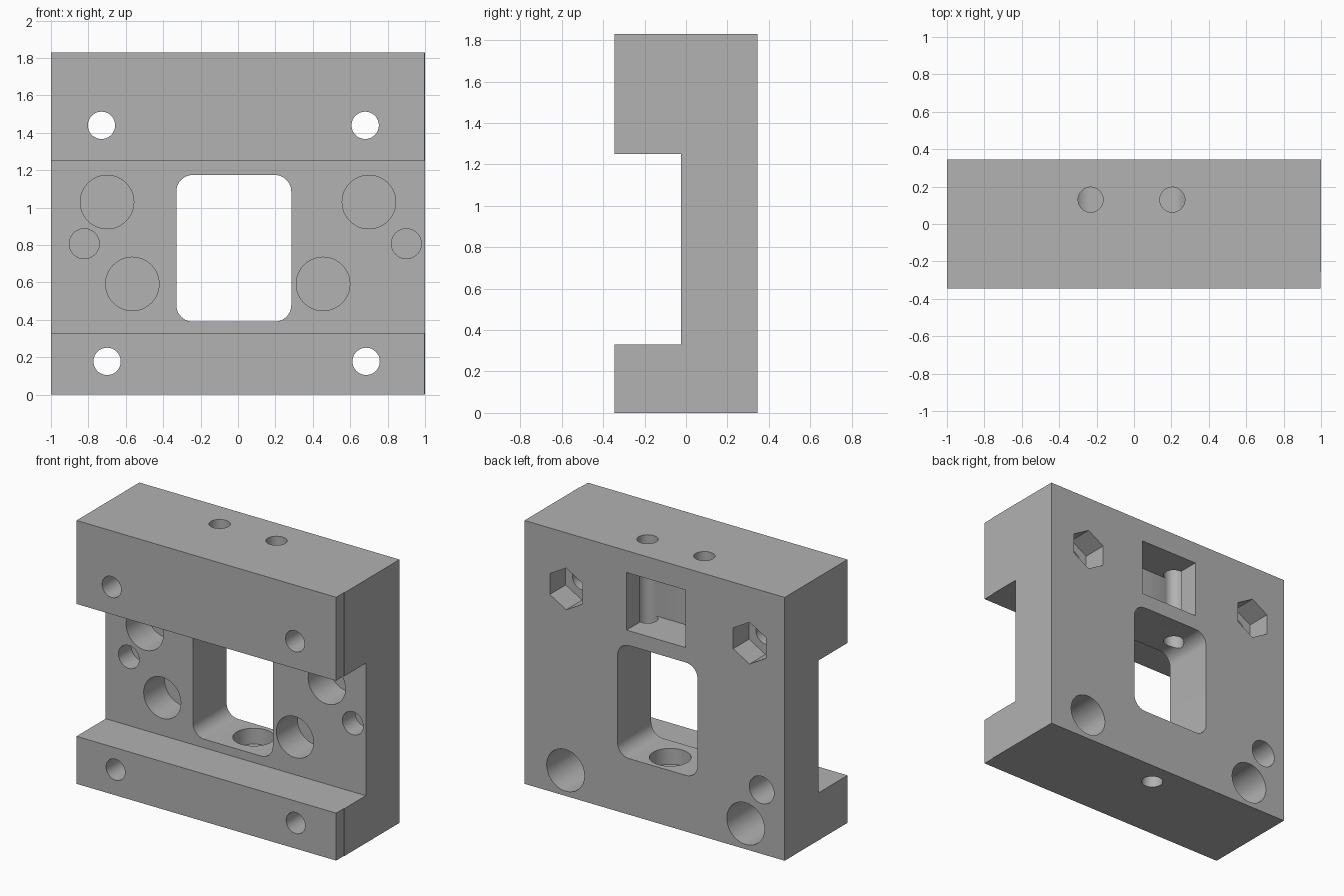
import bpy, bmesh, math
from mathutils import Matrix

if "Cube" in bpy.data.objects:
    bpy.data.objects.remove(bpy.data.objects["Cube"], do_unlink=True)

FRONT, BACK, STEP, TOP = -0.345, 0.345, -0.025, 1.83

grey = bpy.data.materials.new("plain_grey")
grey.use_nodes = True
colour = (0.445, 0.445, 0.445, 1)
grey.diffuse_color = colour
grey.node_tree.nodes["Principled BSDF"].inputs["Base Color"].default_value = colour


def make_object(name, bm):
    bmesh.ops.recalc_face_normals(bm, faces=bm.faces)
    mesh = bpy.data.meshes.new(name)
    bm.to_mesh(mesh)
    bm.free()
    mesh.materials.append(grey)
    ob = bpy.data.objects.new(name, mesh)
    bpy.context.collection.objects.link(ob)
    return ob


def box(name, x0, x1, y0, y1, z0, z1, corner=0):
    bm = bmesh.new()
    bmesh.ops.create_cube(bm, size=1)
    for v in bm.verts:
        v.co = (x1 if v.co.x > 0 else x0, y1 if v.co.y > 0 else y0, z1 if v.co.z > 0 else z0)
    if corner:
        edges = [e for e in bm.edges if abs(e.verts[0].co.y - e.verts[1].co.y) > 0.01]
        bmesh.ops.bevel(bm, geom=edges, offset=corner, segments=10, profile=0.5, affect='EDGES')
    return make_object(name, bm)


def rod(name, x, z, r, y0, y1, sides=48):
    # Round or hexagonal cutter along y, with a corner pointing up
    bm = bmesh.new()
    bmesh.ops.create_cone(bm, cap_ends=True, segments=sides, radius1=r, radius2=r, depth=y1 - y0,
                          matrix=Matrix.Translation((x, (y0 + y1) / 2, z))
                          @ Matrix.Rotation(math.pi / 2, 4, 'X'))
    return make_object(name, bm)


def post(name, x, y, r, z0, z1):
    bm = bmesh.new()
    bmesh.ops.create_cone(bm, cap_ends=True, segments=48, radius1=r, radius2=r, depth=z1 - z0,
                          matrix=Matrix.Translation((x, y, (z0 + z1) / 2)))
    return make_object(name, bm)


body = box("mounting_block", -1, 1, FRONT, BACK, 0, TOP)


def cut(cutter):
    cutter.hide_render = True
    mod = body.modifiers.new("cut", 'BOOLEAN')
    mod.operation, mod.solver, mod.object = 'DIFFERENCE', 'EXACT', cutter
    bpy.context.view_layer.objects.active = body
    bpy.ops.object.modifier_apply(modifier=mod.name)
    bpy.data.objects.remove(cutter, do_unlink=True)


# Front channel, shallow end step and central window
cut(box("channel", -2, 2, -1, STEP, 0.33, 1.25))
cut(box("end_step", 0.996, 2, -1, -0.257, -1, 3))
cut(box("window", -0.33, 0.285, -1, 1, 0.39, 1.175, corner=0.09))

# Upper bolts with hexagonal nut pockets at the back
for x in (-0.73, 0.68):
    cut(rod("bolt_hole", x, 1.44, 0.073, -1, 1))
    cut(rod("nut_pocket", x, 1.44, 0.145, BACK - 0.175, 1, sides=6))

# Lower bolts with round counterbores at the back
for x in (-0.70, 0.685):
    cut(rod("bolt_hole", x, 0.178, 0.073, -1, 1))
    cut(rod("counterbore", x, 0.178, 0.145, BACK - 0.35, 1))

# Blind sockets in the channel face
for x, z in ((-0.70, 1.03), (0.70, 1.03), (-0.565, 0.592), (0.455, 0.592)):
    cut(rod("large_socket", x, z, 0.143, -1, STEP + 0.23))
for x in (-0.822, 0.90):
    cut(rod("small_socket", x, 0.807, 0.08, -1, STEP + 0.14))
cut(rod("back_socket", -0.823, 0.445, 0.095, BACK - 0.24, 1))

# Back pocket crossed by two vertical holes
cut(box("back_pocket", -0.238, 0.215, 0.066, 1, 1.278, 1.678))
for x in (-0.232, 0.205):
    cut(post("vertical_hole", x, 0.13, 0.067, 1.0, 2))

# Hole through the base with a counterbore in the window sill
cut(post("base_hole", -0.005, 0.18, 0.07, -1, 0.6))
cut(post("sill_counterbore", -0.005, 0.18, 0.132, 0.28, 0.6))

bpy.ops.object.select_all(action='DESELECT')
body.select_set(True)
bpy.context.view_layer.objects.active = body
bpy.ops.object.shade_smooth_by_angle(angle=math.radians(30))
